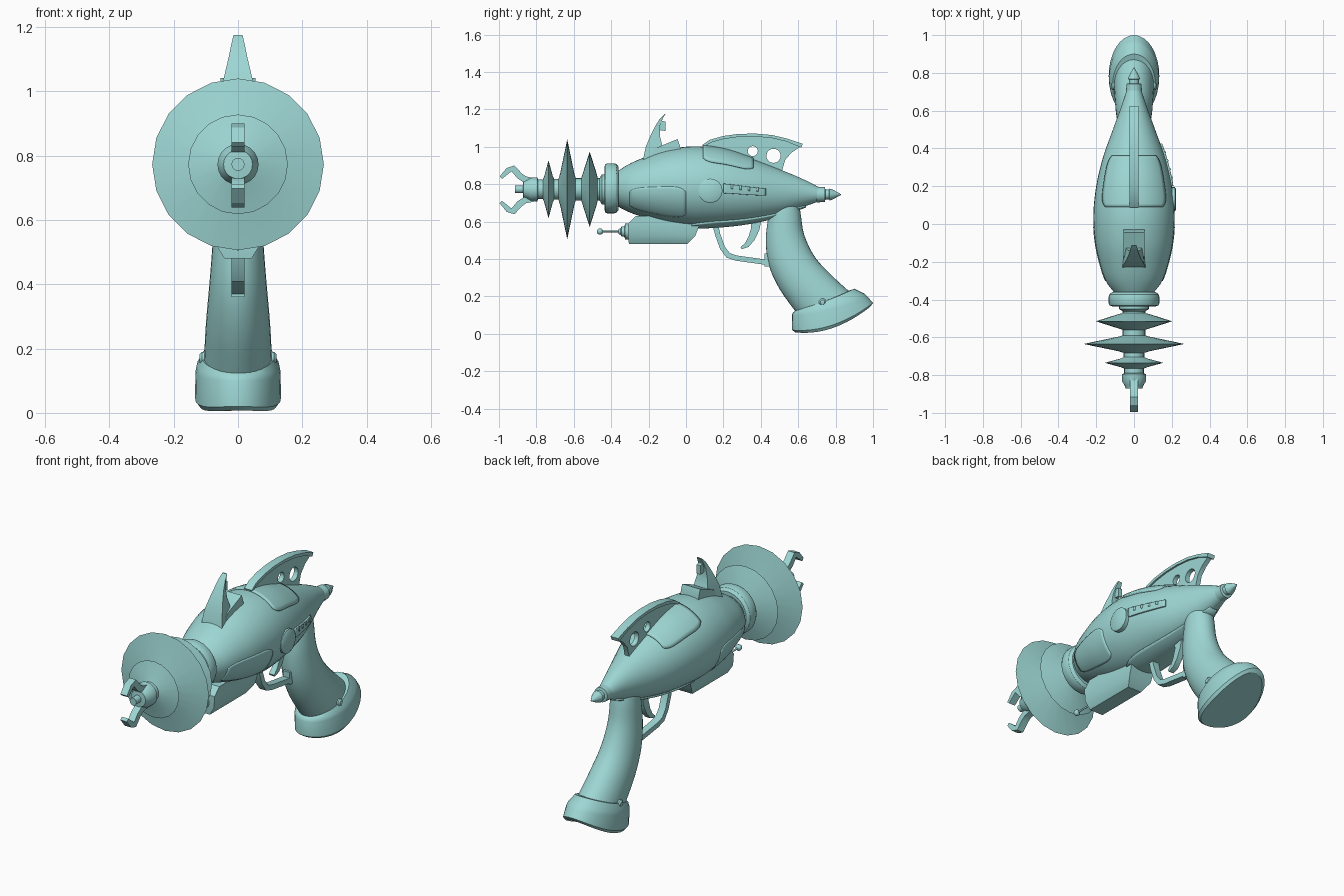
import bpy, bmesh, math
from mathutils import Matrix, Vector

if "Cube" in bpy.data.objects:
    bpy.data.objects.remove(bpy.data.objects["Cube"])

mat = bpy.data.materials.new("pale_teal")
mat.diffuse_color = (0.34, 0.68, 0.66, 1)
mat.use_nodes = True
mat.node_tree.nodes["Principled BSDF"].inputs["Base Color"].default_value = mat.diffuse_color


def finish(ob, angle=32):
    ob.data.materials.clear()
    ob.data.materials.append(mat)
    bpy.ops.object.select_all(action='DESELECT')
    ob.select_set(True)
    bpy.context.view_layer.objects.active = ob
    bpy.ops.object.shade_smooth_by_angle(angle=math.radians(angle))
    return ob


def loft(name, rings, closed=True, angle=32):
    """Skin a row of point rings; closed rings get end caps."""
    bm = bmesh.new()
    vs = [[bm.verts.new(p) for p in r] for r in rings]
    n = len(vs[0])
    for a, b in zip(vs, vs[1:]):
        for i in range(n if closed else n - 1):
            j = (i + 1) % n
            bm.faces.new((a[i], a[j], b[j], b[i]))
    if closed:
        bm.faces.new(vs[0])
        bm.faces.new(vs[-1])
    bmesh.ops.recalc_face_normals(bm, faces=bm.faces)
    me = bpy.data.meshes.new(name)
    bm.to_mesh(me)
    bm.free()
    ob = bpy.data.objects.new(name, me)
    bpy.context.collection.objects.link(ob)
    return finish(ob, angle)


def lathe(name, prof, c, n=20, axis='y'):
    """Turn (distance, radius) pairs around the y or x axis through c."""
    rings = []
    for d, r in prof:
        ring = []
        for i in range(n):
            t = 2 * math.pi * i / n
            p = (r * math.sin(t), d, r * math.cos(t))
            if axis == 'x':
                p = (d, r * math.sin(t), r * math.cos(t))
            ring.append(Vector(p) + Vector(c))
        rings.append(ring)
    return loft(name, rings)


def plate(name, outlines, half):
    """Side-view outlines (y, z), later ones cutting holes, given thickness in x."""
    cu = bpy.data.curves.new(name, 'CURVE')
    cu.dimensions, cu.fill_mode, cu.extrude = '2D', 'BOTH', half
    for pts in outlines:
        sp = cu.splines.new('POLY')
        sp.points.add(len(pts) - 1)
        for q, (y, z) in zip(sp.points, pts):
            q.co = (y, z, 0, 1)
        sp.use_cyclic_u = True
    ob = bpy.data.objects.new(name, cu)
    bpy.context.collection.objects.link(ob)
    bpy.ops.object.select_all(action='DESELECT')
    ob.select_set(True)
    bpy.context.view_layer.objects.active = ob
    bpy.ops.object.convert(target='MESH')
    ob = bpy.context.object
    ob.data.transform(Matrix(((0, 0, 1, 0), (1, 0, 0, 0), (0, 1, 0, 0), (0, 0, 0, 1))))
    return finish(ob)


def strip(path, widths):
    """Outline of a path thickened in its own plane."""
    left, right = [], []
    for i, p in enumerate(path):
        a, b = Vector(path[max(i - 1, 0)]), Vector(path[min(i + 1, len(path) - 1)])
        d = (b - a).normalized()
        nrm = Vector((-d.y, d.x)) * widths[i] / 2
        left.append(tuple(Vector(p) + nrm))
        right.append(tuple(Vector(p) - nrm))
    return left + right[::-1]


def circle(y, z, r, n=20):
    return [(y + r * math.cos(2 * math.pi * i / n), z + r * math.sin(2 * math.pi * i / n)) for i in range(n)]


def smooth(keys, t):
    """Smooth interpolation of rows keyed by their first value."""
    k = max(0, min(len(keys) - 2, sum(r[0] <= t for r in keys) - 1))
    a, b = keys[k], keys[k + 1]
    p, q = keys[max(k - 1, 0)], keys[min(k + 2, len(keys) - 1)]
    h = b[0] - a[0]
    u = (t - a[0]) / h
    out = []
    for i in range(1, len(a)):
        m0 = (b[i] - p[i]) / (b[0] - p[0]) * h
        m1 = (q[i] - a[i]) / (q[0] - a[0]) * h
        out.append((2*u**3 - 3*u*u + 1)*a[i] + (u**3 - 2*u*u + u)*m0 + (3*u*u - 2*u**3)*b[i] + (u**3 - u*u)*m1)
    return out


# Body shell: y, top z, bottom z, half width
BODY = [(-.38, .86, .69, .09), (-.31, .905, .653, .145), (-.22, .945, .622, .178), (-.1, .985, .59, .205),
        (.05, 1.003, .572, .215), (.2, .985, .578, .2), (.35, .937, .597, .165), (.5, .88, .632, .112),
        (.62, .83, .676, .068), (.71, .785, .708, .038)]


def body_at(y, a, off=0.0):
    top, bot, w = smooth(BODY, y)
    return ((w + off) * math.sin(a), y, (top + bot) / 2 + ((top - bot) / 2 + off) * math.cos(a))


def patch(name, y0, y1, a0, a1, off, rounding=.3, n=16):
    """Thin panel following the body between two stations and two angles."""
    rows = []
    for i in range(n + 1):
        s = 2 * i / n - 1
        k = 1 - rounding * s ** 6
        rows.append([body_at((y0 + y1) / 2 + s * (y1 - y0) / 2,
                             math.radians((a0 + a1) / 2 + (2 * j / n - 1) * k * (a1 - a0) / 2), off)
                     for j in range(n + 1)])
    ob = loft(name, rows, closed=False)
    mod = ob.modifiers.new("thickness", 'SOLIDIFY')
    mod.thickness, mod.offset = .012, 0
    return ob


loft("body", [[body_at(-.38 + 1.09 * i / 36, 2 * math.pi * j / 40) for j in range(40)] for i in range(37)])
patch("top_panel", .09, .36, -52, 52, .002, .15)
for side in (1, -1):
    patch("side_panel", -.3, 0, 90 * side, 142 * side, -.003)
patch("keel_panel", .03, .64, 150, 210, .002)

# Dial and slider on the right side
lathe("dial", [(.15, .065), (.216, .065), (.222, .055)], (0, .13, .765), 24, 'x')
patch("slider", .2, .425, 84, 98, .003, 0)
for i in range(4):
    patch("slider_mark", .24 + i * .045, .25 + i * .045, 85, 91, .007, 0, 2)

# Tail tip
lathe("tail_tip", [(.69, .03), (.7, .042), (.742, .04), (.745, .026), (.765, .026), (.768, .032), (.785, .026), (.83, .001)],
      (0, 0, .745))

# Barrel with cooling discs
lathe("barrel_ring", [(-.36, .115), (-.372, .13), (-.385, .134), (-.42, .134), (-.432, .128), (-.437, .11)], (0, 0, .778), 32)
lathe("barrel", [(-.36, .08), (-.45, .08), (-.462, .06), (-.472, .06), (-.478, .085), (-.515, .202), (-.552, .085),
                 (-.56, .06), (-.59, .06), (-.597, .085), (-.635, .267), (-.673, .085), (-.682, .055), (-.705, .055),
                 (-.712, .07), (-.735, .155), (-.758, .07), (-.765, .052), (-.79, .052), (-.795, .064), (-.83, .064),
                 (-.855, .05), (-.87, .045), (-.872, .02), (-.915, .02)], (0, 0, .773))

# Emitter claws
CLAW = [(-.8, .045), (-.86, .055), (-.89, .075), (-.925, .115), (-.95, .105), (-.99, .065)]
for s in (1, -1):
    plate("claw", [strip([(y, .77 + s * z) for y, z in CLAW], [.03, .035, .035, .035, .03, .018])], .02)

# Front sight: swept blade on a wedge base
BLADE = [(-.23, -.09, .93, .062), (-.215, -.125, 1.0, .054), (-.19, -.14, 1.06, .04),
         (-.165, -.14, 1.11, .028), (-.14, -.125, 1.15, .02), (-.115, -.11, 1.175, .014)]
loft("sight_blade", [[(-w, a, z), (w, a, z), (w * .8, b, z), (-w * .8, b, z)] for a, b, z, w in BLADE])
plate("sight_base", [[(-.19, .95), (-.17, .99), (-.045, 1.042), (-.025, .98), (-.03, .95)]], .055)
plate("sight_notch", [[(-.145, 1.09), (-.11, 1.085), (-.11, 1.135), (-.14, 1.14)]], .012)

# Dorsal fin with two holes and a wider rim
ARC = [(.09, 1.005), (.13, 1.03), (.2, 1.05), (.28, 1.061), (.37, 1.063), (.46, 1.055), (.54, 1.036), (.62, 1.006)]
plate("fin", [ARC + [(.565, .97), (.53, .93), (.51, .86), (.3, .92), (.1, .97)],
              circle(.357, .977, .027), circle(.468, .952, .038)], .013)
plate("fin_rim", [strip(ARC, [.012] + [.016] * 6 + [.022])], .023)

# Underside box and antenna
BOX = [(-.31, -.27), (.07, .12), (.08, .1), (.05, .06), (0, 0)]
loft("under_box", [[(-w, y0, z), (w, y0, z), (w, y1, z), (-w, y1, z)]
                   for y0, y1, z, w in ((-.27, .1, .63, .075), (-.31, .075, .59, .075),
                                        (-.31, .05, .525, .07), (-.305, .005, .48, .042))])
lathe("antenna", [(-.3, .042), (-.325, .042), (-.33, .028), (-.345, .026), (-.35, .016), (-.36, .014), (-.362, .005),
                  (-.45, .005)], (0, 0, .547), 12)
lathe("antenna_ball", [(-.017 * math.cos(math.pi * i / 8), max(.001, .017 * math.sin(math.pi * i / 8))) for i in range(9)],
      (0, -.46, .547), 12)

# Trigger guard and trigger
plate("trigger_guard", [strip([(.155, .59), (.17, .53), (.195, .46), (.225, .42), (.27, .405), (.45, .38)],
                              [.03, .028, .028, .03, .028, .028])], .02)
plate("guard_mount", [[(.42, .36), (.46, .36), (.46, .43), (.42, .43)]], .02)
plate("trigger", [strip([(.375, .62), (.37, .56), (.35, .51), (.325, .475), (.295, .458)],
                        [.06, .045, .036, .028, .012])], .016)


def grip_ring(fy, fz, by, bz, w, bend=0, n=32):
    """Oval between a front point and a back point, dipping at its sides by bend."""
    ring = []
    for i in range(n):
        t = 2 * math.pi * i / n
        k = (1 - math.cos(t)) / 2
        ring.append((w * math.sin(t), fy + (by - fy) * k, fz + (bz - fz) * k - bend * math.sin(t) ** 2))
    return ring


# Grip: key, front y, front z, back y, back z, half width
GRIP = [(0, .45, .68, .595, .73, .068), (1, .438, .61, .612, .65, .074), (2, .427, .5, .632, .53, .08),
        (3, .442, .37, .69, .41, .09), (4, .5, .24, .782, .31, .1), (5, .6, .1, .88, .22, .106)]
loft("grip", [grip_ring(*smooth(GRIP, i / 4)) for i in range(21)])
loft("grip_cap", [grip_ring(.588, .128, .9, .242, .112, .01), grip_ring(.572, .115, .955, .215, .128, .015),
                  grip_ring(.566, .1, .97, .2, .132, .02), grip_ring(.568, .02, 1.0, .165, .134, .045),
                  grip_ring(.585, .008, .985, .145, .122, .045)])
for s in (1, -1):
    lathe("grip_screw", [(s * .08, .02), (s * .112, .02), (s * .12, .012)], (0, .73, .17), 12, 'x')
